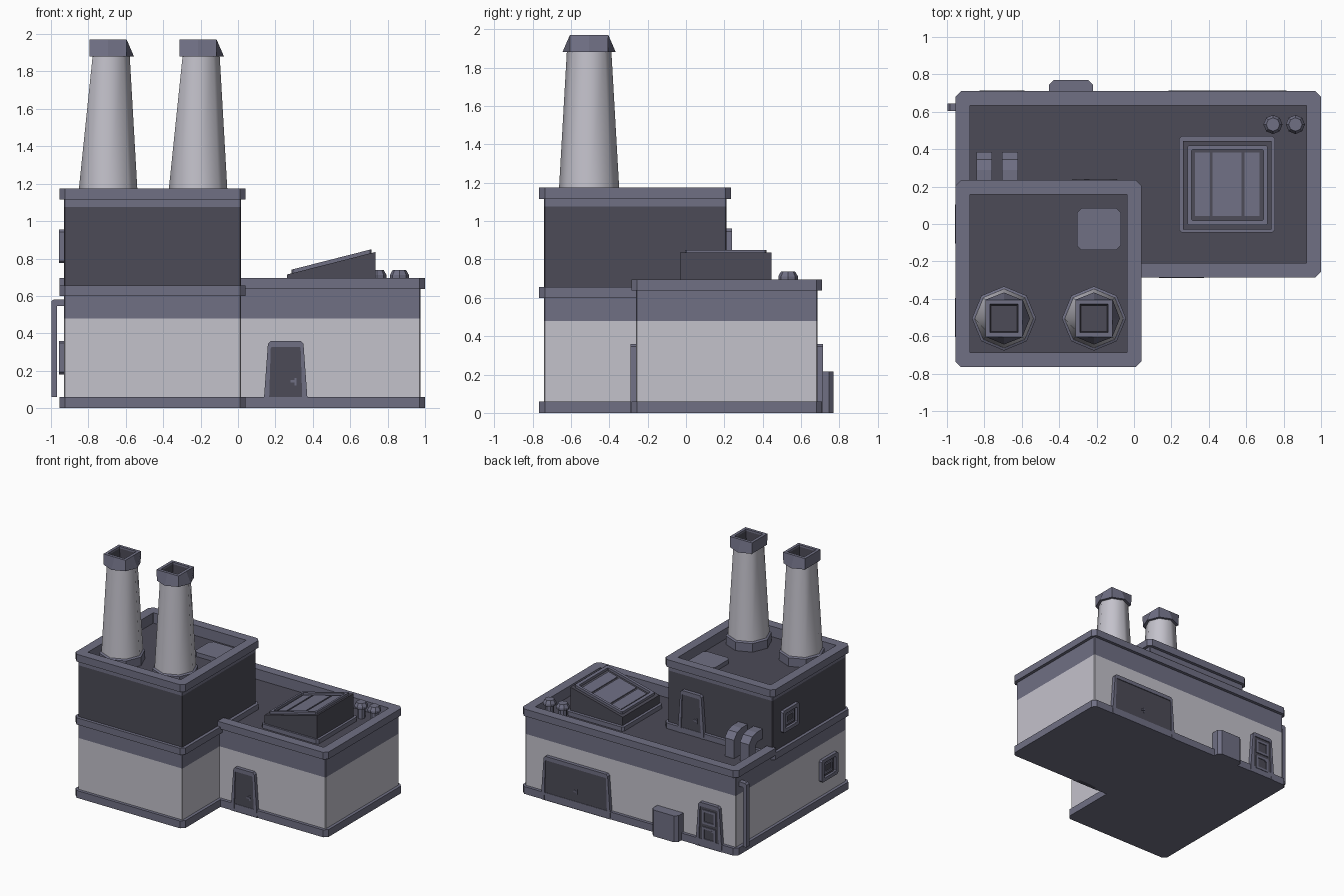
import bpy, bmesh, math
from mathutils import Matrix, Vector

if "Cube" in bpy.data.objects:
    bpy.data.objects.remove(bpy.data.objects["Cube"])


def material(name, col):
    m = bpy.data.materials.new(name)
    m.diffuse_color = (*col, 1)
    m.use_nodes = True
    m.node_tree.nodes["Principled BSDF"].inputs["Base Color"].default_value = m.diffuse_color
    return m


LIGHT = material("pale_plaster", (0.55, 0.54, 0.60))
MID = material("slate_trim", (0.160, 0.160, 0.230))
DARK = material("charcoal", (0.072, 0.070, 0.095))


def loft(name, rings, mat, closed=True, wrap=False, caps=True, M=None, smooth=False):
    """Skin equal-length rings of 3D points."""
    bm = bmesh.new()
    vs = [[bm.verts.new(M @ Vector(p) if M else Vector(p)) for p in r] for r in rings]
    n, k = len(rings[0]), len(rings)
    for i in range(k if wrap else k - 1):
        a, b = vs[i], vs[(i + 1) % k]
        for j in range(n if closed else n - 1):
            bm.faces.new((a[j], a[(j + 1) % n], b[(j + 1) % n], b[j]))
    if not closed:
        bm.faces.new([r[0] for r in vs])
        bm.faces.new([r[-1] for r in vs])
    elif caps and not wrap:
        bm.faces.new(vs[0])
        bm.faces.new(vs[-1])
    bmesh.ops.recalc_face_normals(bm, faces=bm.faces)
    me = bpy.data.meshes.new(name)
    bm.to_mesh(me)
    bm.free()
    me.materials.append(mat)
    for p in me.polygons:
        p.use_smooth = smooth
    ob = bpy.data.objects.new(name, me)
    bpy.context.collection.objects.link(ob)
    return ob


def rect(x0, x1, y0, y1, c=0.0):
    """Rectangle outline, corners chamfered by c."""
    if not c:
        return [(x0, y0), (x1, y0), (x1, y1), (x0, y1)]
    return [(x0 + c, y0), (x1 - c, y0), (x1, y0 + c), (x1, y1 - c),
            (x1 - c, y1), (x0 + c, y1), (x0, y1 - c), (x0, y0 + c)]


def at(pts, z):
    return [(x, y, z) for x, y in pts]


def prism(name, pts, z0, z1, mat, **kw):
    return loft(name, [at(pts, z0), at(pts, z1)], mat, **kw)


def tall(o, c=0.03):
    return rect(-0.955 + o, 0.04 - o, -0.765 + o, 0.235 - o, c)


def wing(o, c=0.03):
    """Open path round the low wing, from front inner corner to left side."""
    x0, x1, y0, y1 = -0.955 + o, 1 - o, -0.285 + o, 0.71 - o
    return [(0.01, y0), (x1 - c, y0), (x1, y0 + c), (x1, y1 - c), (x1 - c, y1),
            (x0 + c, y1), (x0, y1 - c), (x0, 0.2)]


def footprint(o, c):
    x0, y0 = -0.955 + o, -0.765 + o
    return wing(o, c)[1:-1] + [(x0, y0 + c), (x0 + c, y0), (0.04 - o - c, y0),
                               (0.04 - o, y0 + c), (0.04 - o, -0.285 + o)]


# Walls of the L-shaped ground floor
ROOF1, ROOF2 = 0.61, 1.09
prism("plinth", footprint(0, 0.03), 0, 0.06, MID)
prism("lower_wall", footprint(0.025, 0.004), 0.05, 0.48, LIGHT)
ob = prism("wall_band", footprint(0.025, 0.004), 0.48, ROOF1, MID)
ob.data.materials.append(DARK)
for p in ob.data.polygons:
    p.material_index = int(p.normal.z > 0.9)      # flat roof is charcoal
loft("wing_parapet", [at(wing(0.025, 0.004), ROOF1 - 0.01), at(wing(0.025, 0.004), 0.637),
                      at(wing(0), 0.637), at(wing(0), 0.695), at(wing(0.077, 0.002), 0.695),
                      at(wing(0.077, 0.002), ROOF1 - 0.01)], MID, closed=False, wrap=True)

# Upper storey
prism("tower_belt", tall(0), 0.6, 0.655, MID)
prism("tower_wall", tall(0.025, 0.004), 0.65, 1.075, DARK)
prism("tower_roof", tall(0.03, 0.004), 1.07, ROOF2, DARK)
loft("tower_parapet", [at(tall(0.025, 0.004), 1.075), at(tall(0.025, 0.004), 1.115),
                       at(tall(0), 1.115), at(tall(0), 1.175), at(tall(0.077, 0.002), 1.175),
                       at(tall(0.077, 0.002), 1.075)], MID, wrap=True)
prism("roof_hatch", rect(-0.305, -0.07, -0.14, 0.085, 0.025), ROOF2 - 0.01, ROOF2 + 0.035, MID)


# Chimneys: octagonal shafts, caps turning from octagon to square
def octagon(r, cx=0, cy=0, flat_left=False):
    pts = []
    for i in range(8):
        q = r * math.cos(math.pi / 4) if flat_left and i == 4 else r
        a = i * math.pi / 4
        pts.append((cx + q * math.cos(a), cy + q * math.sin(a)))
    return pts


def square8(h, cx, cy):
    return [(cx + x * h, cy + y * h) for x, y in
            [(1, 0), (1, 1), (0, 1), (-1, 1), (-1, 0), (-1, -1), (0, -1), (1, -1)]]


for i, cx in enumerate((-0.695, -0.214)):
    cy = -0.505
    loft(f"chimney_foot_{i}", [at(octagon(0.172, cx, cy), ROOF2 - 0.01),
                               at(octagon(0.172, cx, cy), 1.16),
                               at(octagon(0.150, cx, cy), 1.172)], MID)
    loft(f"chimney_shaft_{i}", [at(octagon(0.158, cx, cy), 1.15),
                                at(octagon(0.116, cx, cy, True), 1.885)],
         LIGHT, caps=False, smooth=True)
    loft(f"chimney_cap_{i}", [at(octagon(0.106, cx, cy, True), 1.88),
                              at(octagon(0.139, cx, cy, True), 1.88),
                              at(square8(0.1, cx, cy), 1.97),
                              at(square8(0.076, cx, cy), 1.97),
                              at(square8(0.075, cx, cy), 1.94)], MID, caps=False)
    ob = loft(f"chimney_flue_{i}", [at(square8(0.0755, cx, cy), 1.955),
                                    at(square8(0.07, cx, cy), 1.81)], DARK, caps=False)
    ob.data.flip_normals()
    prism(f"flue_floor_{i}", square8(0.072, cx, cy), 1.80, 1.812, DARK)


# Wall-mounted parts use a local frame: u along wall, n outward, z up
def wall(x, y, z, face):
    u, n = {"front": ((1, 0, 0), (0, -1, 0)), "back": ((-1, 0, 0), (0, 1, 0)),
            "left": ((0, -1, 0), (-1, 0, 0))}[face]
    return Matrix(((u[0], n[0], 0, x), (u[1], n[1], 0, y), (0, 0, 1, z), (0, 0, 0, 1)))


def upright(pts, n):
    return [(u, n, z) for u, z in pts]


def slab(name, pts, n0, n1, mat, M):
    return loft(name, [upright(pts, n0), upright(pts, n1)], mat, M=M)


def surround(name, outer, inner, n0, n1, M):
    return loft(name, [upright(outer, n0), upright(outer, n1), upright(inner, n1),
                       upright(inner, n0)], MID, wrap=True, M=M)


def door(name, M, w, knob=0.045, panes=False):
    outer = [(-w - 0.03, 0), (-w - 0.005, 0.345), (-w + 0.01, 0.36),
             (w - 0.01, 0.36), (w + 0.005, 0.345), (w + 0.03, 0)]
    inner = [(-w, 0), (-w + 0.010, 0.32), (-w + 0.015, 0.328),
             (w - 0.015, 0.328), (w - 0.010, 0.32), (w, 0)]
    surround(name + "_frame", outer, inner, -0.01, 0.029, M)
    slab(name + "_leaf", inner, -0.01, 0.022, DARK, M)
    if panes:
        for k, z in enumerate((0.05, 0.19)):
            surround(f"{name}_pane_{k}", rect(-0.06, 0.06, z, z + 0.115),
                     rect(-0.042, 0.042, z + 0.018, z + 0.097), 0.02, 0.029, M)
    slab(name + "_knob", rect(knob - 0.018, knob + 0.012, 0.137, 0.150), 0.02, 0.03, MID, M)
    slab(name + "_latch", rect(knob + 0.002, knob + 0.012, 0.122, 0.162), 0.02, 0.027, MID, M)


door("front_door", wall(0.255, -0.26, 0, "front"), 0.09)
door("roof_door", wall(-0.21, 0.21, 0.6, "back"), 0.09)
door("garage_door", wall(0.5, 0.685, 0, "back"), 0.285, knob=0)
door("back_door", wall(-0.705, 0.685, 0, "back"), 0.09, panes=True)

# Windows on the left side
for i, (y, z) in enumerate(((-0.5, 0.27), (0.0, 0.865))):
    M = wall(-0.93, y, z, "left")
    surround(f"window_frame_{i}", rect(-0.105, 0.105, -0.09, 0.09, 0.012),
             rect(-0.075, 0.075, -0.062, 0.062, 0.008), -0.01, 0.026, M)
    slab(f"window_recess_{i}", rect(-0.08, 0.08, -0.065, 0.065), -0.01, 0.006, DARK, M)
    surround(f"window_sash_{i}", rect(-0.056, 0.056, -0.044, 0.044),
             rect(-0.038, 0.038, -0.026, 0.026), 0, 0.014, M)

# Back utility box and left drainpipe
prism("utility_box", [(-0.455, 0.68), (-0.22, 0.68), (-0.22, 0.745), (-0.245, 0.77),
                      (-0.43, 0.77), (-0.455, 0.745)], 0, 0.215, MID)
pipe = [(-0.998, 0.06), (-0.998, 0.57), (-0.985, 0.582), (-0.92, 0.582),
        (-0.92, 0.545), (-0.968, 0.545), (-0.968, 0.06)]
loft("drainpipe", [[(x, y, z) for x, z in pipe] for y in (0.605, 0.645)], MID)

# Arched ducts from the wing roof into the tower
duct = [(0.385, 0.6), (0.385, 0.76), (0.345, 0.81), (0.29, 0.825), (0.2, 0.825),
        (0.2, 0.745), (0.275, 0.745), (0.305, 0.72), (0.305, 0.6)]
for i, x in enumerate((-0.80, -0.663)):
    loft(f"roof_duct_{i}", [[(x + s, y, z) for y, z in duct] for s in (-0.042, 0.042)], MID)


# Sloped skylight
def slope(pts, h):
    return [(x, y, 0.715 + 0.255 * (x - 0.265) + h) for x, y in pts]


prism("skylight_curb", rect(0.24, 0.755, -0.045, 0.47, 0.015), 0.6, 0.645, MID)
body = rect(0.262, 0.735, -0.03, 0.445)
loft("skylight_body", [at(body, 0.63), slope(body, 0)], DARK)
fo, fi = rect(0.285, 0.715, -0.005, 0.42, 0.008), rect(0.308, 0.692, 0.02, 0.397, 0.006)
loft("skylight_frame", [slope(fo, -0.005), slope(fo, 0.02), slope(fi, 0.02), slope(fi, -0.005)],
     MID, wrap=True)
for i, (x0, x1) in enumerate(((0.325, 0.405), (0.42, 0.575), (0.59, 0.672))):
    g = rect(x0, x1, 0.042, 0.383)
    loft(f"skylight_pane_{i}", [slope(g, -0.002), slope(g, 0.007)], MID)

# Small mushroom vents
for i, x in enumerate((0.743, 0.863)):
    loft(f"roof_vent_{i}", [at(octagon(r, x, 0.532), z) for r, z in
                            ((0.032, 0.6), (0.032, 0.69), (0.051, 0.695), (0.051, 0.712),
                             (0.036, 0.738))], MID)
